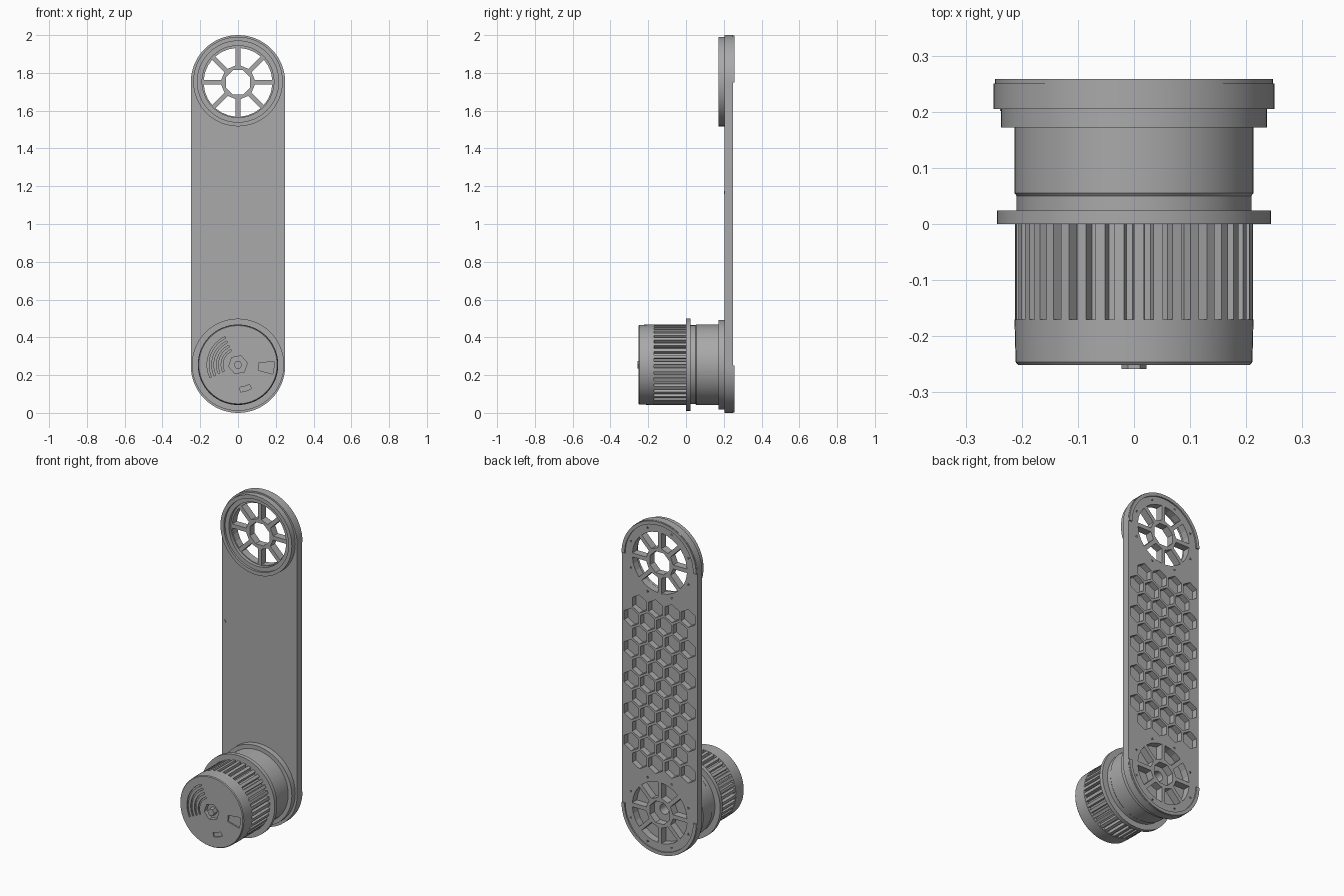
import bpy, bmesh
from math import sin, cos, pi, asin, radians

if "Cube" in bpy.data.objects:
    bpy.data.objects.remove(bpy.data.objects["Cube"])

GREY = (0.4, 0.4, 0.4, 1)
mat = bpy.data.materials.new("plain grey")
mat.use_nodes = True
mat.diffuse_color = GREY
mat.node_tree.nodes["Principled BSDF"].inputs["Base Color"].default_value = GREY

LOW, HIGH = 0.25, 1.75       # pivot heights
FRONT, BACK = 0.205, 0.25    # arm slab depth


def ngon(r, n, cx=0, cz=0, start=0):
    return [(cx + r * cos(start + 2 * pi * i / n), cz + r * sin(start + 2 * pi * i / n))
            for i in range(n)]


def arc(r, a0, a1, n, cz):
    return [(r * cos(a0 + (a1 - a0) * i / n), cz + r * sin(a0 + (a1 - a0) * i / n))
            for i in range(n + 1)]


def band(r0, r1, a0, a1, cz, n=24):
    return arc(r1, a0, a1, n, cz) + arc(r0, a1, a0, n, cz)


def make(name, prisms, smooth=True):
    """Object from (outline in x-z, y0, y1) prisms."""
    bm = bmesh.new()
    for pts, y0, y1 in prisms:
        a = [bm.verts.new((x, y0, z)) for x, z in pts]
        b = [bm.verts.new((x, y1, z)) for x, z in pts]
        bm.faces.new(a)
        bm.faces.new(b[::-1])
        for i in range(len(a)):
            j = (i + 1) % len(a)
            bm.faces.new((a[j], a[i], b[i], b[j]))
    return finish(name, bm, smooth)


def lathe(name, profile, cz, n=64):
    """Closed ring of (radius, y) points turned about the y axis."""
    bm = bmesh.new()
    rings = [[bm.verts.new((x, y, z)) for x, z in ngon(r, n, 0, cz)] for r, y in profile]
    for k in range(len(rings)):
        p, q = rings[k], rings[(k + 1) % len(rings)]
        for i in range(n):
            j = (i + 1) % n
            bm.faces.new((p[i], p[j], q[j], q[i]))
    return finish(name, bm, True)


def finish(name, bm, smooth):
    bmesh.ops.recalc_face_normals(bm, faces=bm.faces)
    me = bpy.data.meshes.new(name)
    bm.to_mesh(me)
    bm.free()
    me.materials.append(mat)
    ob = bpy.data.objects.new(name, me)
    bpy.context.collection.objects.link(ob)
    if smooth:
        select(ob)
        bpy.ops.object.shade_smooth_by_angle(angle=radians(25))
    return ob


def select(ob):
    bpy.ops.object.select_all(action='DESELECT')
    ob.select_set(True)
    bpy.context.view_layer.objects.active = ob


def cut(ob, prisms):
    tool = make("cutter", prisms, False)
    tool.hide_render = True
    mod = ob.modifiers.new("cut", 'BOOLEAN')
    mod.operation, mod.solver, mod.object = 'DIFFERENCE', 'EXACT', tool
    select(ob)
    bpy.ops.object.modifier_apply(modifier=mod.name)
    bpy.data.objects.remove(tool)


def wheel_openings(cz, y0, y1):
    """Eight windows between spokes, plus the hub hole."""
    inner, outer, half = 0.09, 0.182, 0.012
    out = [(ngon(0.07, 8, 0, cz, pi / 8), y0, y1)]
    for k in range(8):
        a, b = k * pi / 4, (k + 1) * pi / 4
        i, o = asin(half / inner), asin(half / outer)
        pts = arc(outer, a + o, b - o, 3, cz) + arc(inner, b - i, a + i, 1, cz)
        out.append((pts, y0, y1))
    return out


# Arm slab with rounded ends, spoked wheels and honeycomb pockets on the back
arm = make("arm", [(arc(0.25, 0, pi, 32, HIGH) + arc(0.25, pi, 2 * pi, 32, LOW), FRONT, BACK)])
cuts = wheel_openings(HIGH, 0.1, 0.3) + wheel_openings(LOW, 0.1, 0.3)
pitch, rows = 0.108, 11
for r in range(rows):
    z = 1 + (r - (rows - 1) / 2) * pitch * 0.866
    for c in range(4):
        x = (c - 1.5) * pitch + (pitch / 4 if r % 2 else -pitch / 4)
        cuts.append((ngon(0.054, 6, x, z, pi / 6), 0.215, 0.3))
# Small pin holes around both wheels
for cz in (LOW, HIGH):
    for k in range(8):
        a = (k + 0.5) * pi / 4
        cuts.append((ngon(0.008, 3, 0.207 * cos(a), cz + 0.207 * sin(a), a), 0.235, 0.3))
cut(arm, cuts)

# Raised rims around the back of both ends
for name, cz, a in (("top_back_rim", HIGH, 0), ("bottom_back_rim", LOW, pi)):
    make(name, [(band(0.228, 0.248, a, a + pi, cz, 32), BACK - 0.002, 0.258)])

# Socket ring on the front of the upper end, with a step inside
lathe("socket_ring", [(0.237, FRONT + 0.002), (0.237, 0.172), (0.215, 0.172), (0.215, 0.185),
                      (0.19, 0.185), (0.19, FRONT + 0.002)], HIGH + 0.004)

# Drum behind the flange, its mounting collar and the flange itself
HUB = LOW + 0.005
lathe("drum", [(0.03, FRONT + 0.001), (0.237, FRONT + 0.001), (0.237, 0.172), (0.213, 0.172),
               (0.213, 0.055), (0.209, 0.05), (0.209, 0.024), (0.244, 0.024),
               (0.244, 0), (0.03, 0)], HUB)

# Ribbed grip
teeth, grip = 38, []
for k in range(teeth):
    for f, r in ((0, 0.212), (0.5, 0.212), (0.58, 0.192), (0.92, 0.192)):
        a = 2 * pi * (k + f) / teeth
        grip.append((r * cos(a), HUB + r * sin(a)))
make("ribbed_grip", [(grip, -0.172, 0.002)], False)

# Front cap with hex socket, curved engravings and small slots
cap = lathe("cap", [(0.001, -0.17), (0.213, -0.17), (0.211, -0.246), (0.207, -0.251),
                    (0.001, -0.251)], HUB)
marks = [(ngon(0.05, 6, 0, HUB, 0.2), -0.3, -0.225)]
for k in range(4):
    r = 0.08 + k * 0.025
    marks.append((band(r, r + 0.009, radians(115), radians(205), HUB, 12), -0.3, -0.243))
marks.append((band(0.11, 0.19, radians(-15), radians(5), HUB, 4), -0.3, -0.243))
marks.append((band(0.12, 0.145, radians(-85), radians(-60), HUB, 4), -0.3, -0.243))
cut(cap, marks)
lathe("hex_socket_pin", [(0.001, -0.2), (0.022, -0.2), (0.022, -0.258), (0.001, -0.258)], HUB, 6)

# Tiny locating nub on the arm front
make("locating_nub", [(ngon(0.01, 3, -0.23, 1.165, pi / 2), FRONT - 0.004, FRONT + 0.002)], False)
